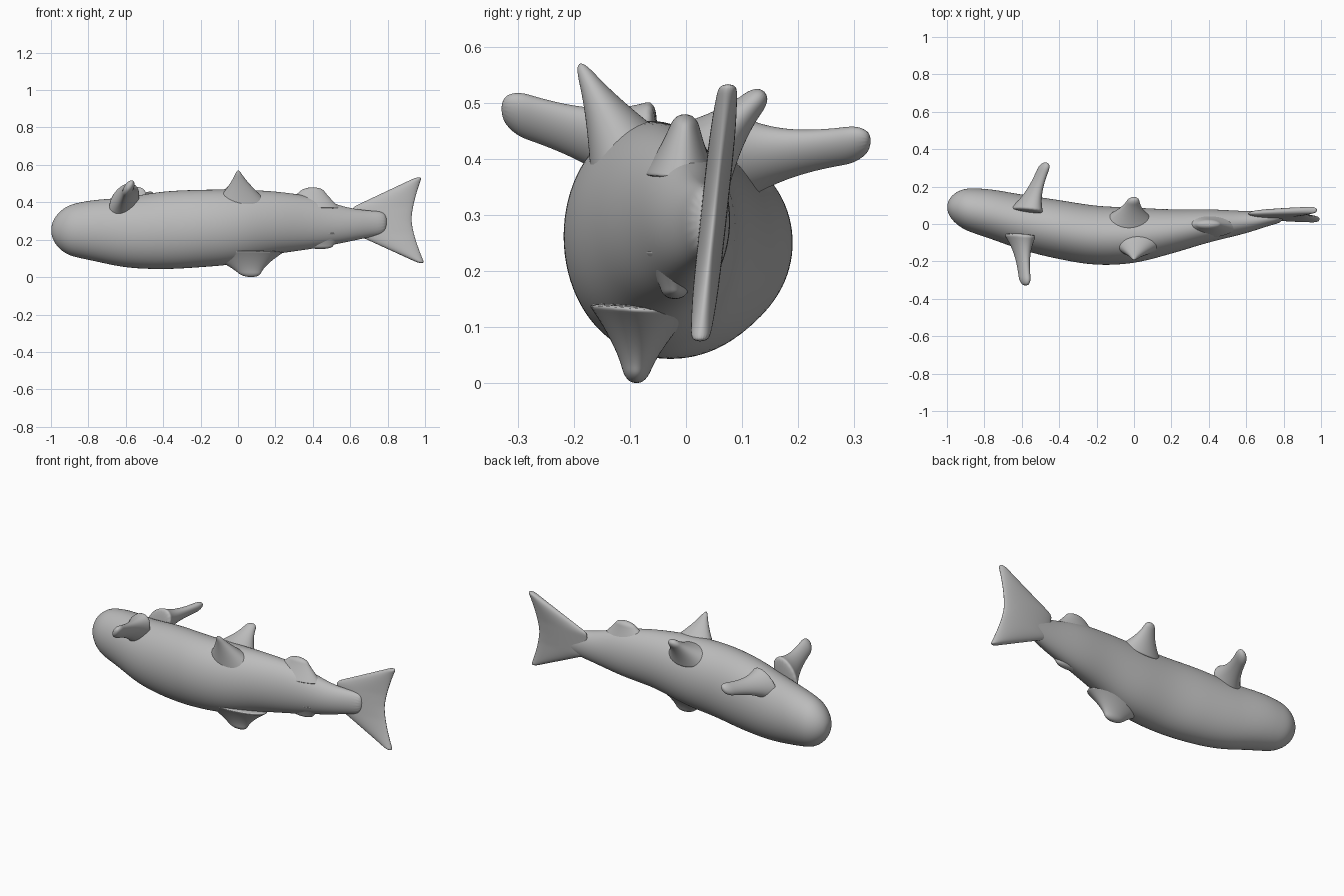
import bpy, bmesh, math
from mathutils import Vector

cube = bpy.data.objects.get("Cube")
if cube:
    bpy.data.objects.remove(cube, do_unlink=True)

grey = bpy.data.materials.new("plain grey")
grey.use_nodes = True
grey.diffuse_color = (0.5, 0.5, 0.5, 1)
grey.node_tree.nodes["Principled BSDF"].inputs["Base Color"].default_value = grey.diffuse_color


def loft(name, rings, segments=20):
    """Skin oval rings, each given as centre, half width vector, half depth vector."""
    bm = bmesh.new()
    loops = []
    for centre, wide, deep in rings:
        angles = [math.tau * i / segments for i in range(segments)]
        loops.append([bm.verts.new(centre + wide * math.cos(a) + deep * math.sin(a)) for a in angles])
    for lower, upper in zip(loops, loops[1:]):
        for i in range(segments):
            j = (i + 1) % segments
            bm.faces.new((lower[i], lower[j], upper[j], upper[i]))
    bm.faces.new(loops[0])
    bm.faces.new(loops[-1])
    bmesh.ops.recalc_face_normals(bm, faces=bm.faces)
    mesh = bpy.data.meshes.new(name)
    bm.to_mesh(mesh)
    bm.free()
    for face in mesh.polygons:
        face.use_smooth = True
    mesh.materials.append(grey)
    obj = bpy.data.objects.new(name, mesh)
    bpy.context.collection.objects.link(obj)
    subdiv = obj.modifiers.new("smooth skin", 'SUBSURF')
    subdiv.levels = subdiv.render_levels = 2


def sample(keys, t):
    """Read a smooth curve through evenly spaced keys at position t."""
    i = min(int(t), len(keys) - 2)
    f = t - i
    start, end = keys[i], keys[i + 1]
    slope_in = (end - keys[max(i - 1, 0)]) / 2
    slope_out = (keys[min(i + 2, len(keys) - 1)] - start) / 2
    ease = f * f * (3 - 2 * f)
    return (start.lerp(end, ease) + slope_in * f * (1 - f) ** 2
            - slope_out * f * f * (1 - f))


def fin(name, root, tip, across, root_width, tip_width, root_depth, tip_depth, flare, steps=10):
    """Flat fin from root to tip, flaring into the body and rounded at the end."""
    root, tip, across = Vector(root), Vector(tip), Vector(across).normalized()
    through = across.cross(tip - root).normalized()
    rings = []
    for i in range(steps + 1):
        t = i / steps
        spread = (1 - t) ** flare
        rounding = 0.5 if i == steps else 1
        width = tip_width + (root_width - tip_width) * spread
        depth = tip_depth + (root_depth - tip_depth) * spread
        rings.append((root.lerp(tip, t), across * width * rounding, through * depth * rounding))
    loft(name, rings)


# Body keys from nose to tail root: centre y, half width, centre z, half height
body_keys = [Vector(key) for key in (
    (.09, .1, .25, .12), (.06, .13, .25, .16), (.01, .15, .24, .19), (-.03, .16, .25, .21),
    (-.06, .16, .26, .21), (-.06, .15, .27, .2), (-.04, .12, .29, .17), (-.01, .09, .29, .14),
    (.01, .06, .28, .09), (.04, .03, .29, .06))]
key_gap = 0.2
nose_length = 0.12
body_rings = []
for i in range(37):
    # Rings crowd towards the blunt nose
    along = 0.002 + 1.8 * (i / 36) ** 1.5
    y, half_width, z, half_height = sample(body_keys, along / key_gap)
    blunt = math.sqrt(1 - max(0, 1 - along / nose_length) ** 2)
    body_rings.append((Vector((along - 1, y, z)), Vector((0, half_width * blunt, 0)),
                       Vector((0, 0, half_height * blunt))))
loft("body", body_rings)

# Forked tail stacked upwards, both lobes from one rule
tail_rings = []
for i in range(-10, 11):
    u = i / 10
    reach = abs(u)
    front = .61 + .35 * max(0, (reach - .3) / .7)
    back = .93 + .06 * reach ** 1.5
    centre = Vector(((front + back) / 2 - .007 * u, .05 + .025 * u, .304 + .23 * u))
    tail_rings.append((centre, Vector(((back - front) / 2, 0, 0)),
                       Vector((0, .024 - .008 * reach ** 4, 0))))
loft("tail_fin", tail_rings)

# Pectoral fins
fin("front_pectoral_fin", (-.61, -.05, .4), (-.58, -.33, .49), (.5, 0, .8),
    .12, .045, .08, .025, 3)
fin("back_pectoral_fin", (-.58, .06, .39), (-.47, .33, .43), (.6, 0, .7),
    .12, .04, .08, .024, 3)

# Paired fins on the middle of the back
fin("front_back_fin", (.02, -.1, .4), (0, -.19, .57), (1, 0, 0), .14, .01, .08, .01, 1.3)
fin("rear_back_fin", (-.03, .02, .4), (0, .14, .52), (1, 0, 0), .13, .03, .08, .02, 1.7)

# Low ridges near the tail, and the belly fin
fin("rear_dorsal_ridge", (.38, -.01, .36), (.4, 0, .48), (1, 0, 0), .18, .05, .07, .02, 1.2)
fin("rear_belly_ridge", (.42, -.02, .24), (.44, -.02, .15), (1, 0, 0), .16, .06, .06, .02, 1.2)
fin("belly_fin", (.02, -.08, .14), (.07, -.09, 0), (1, 0, 0), .24, .05, .1, .02, 1.5)
